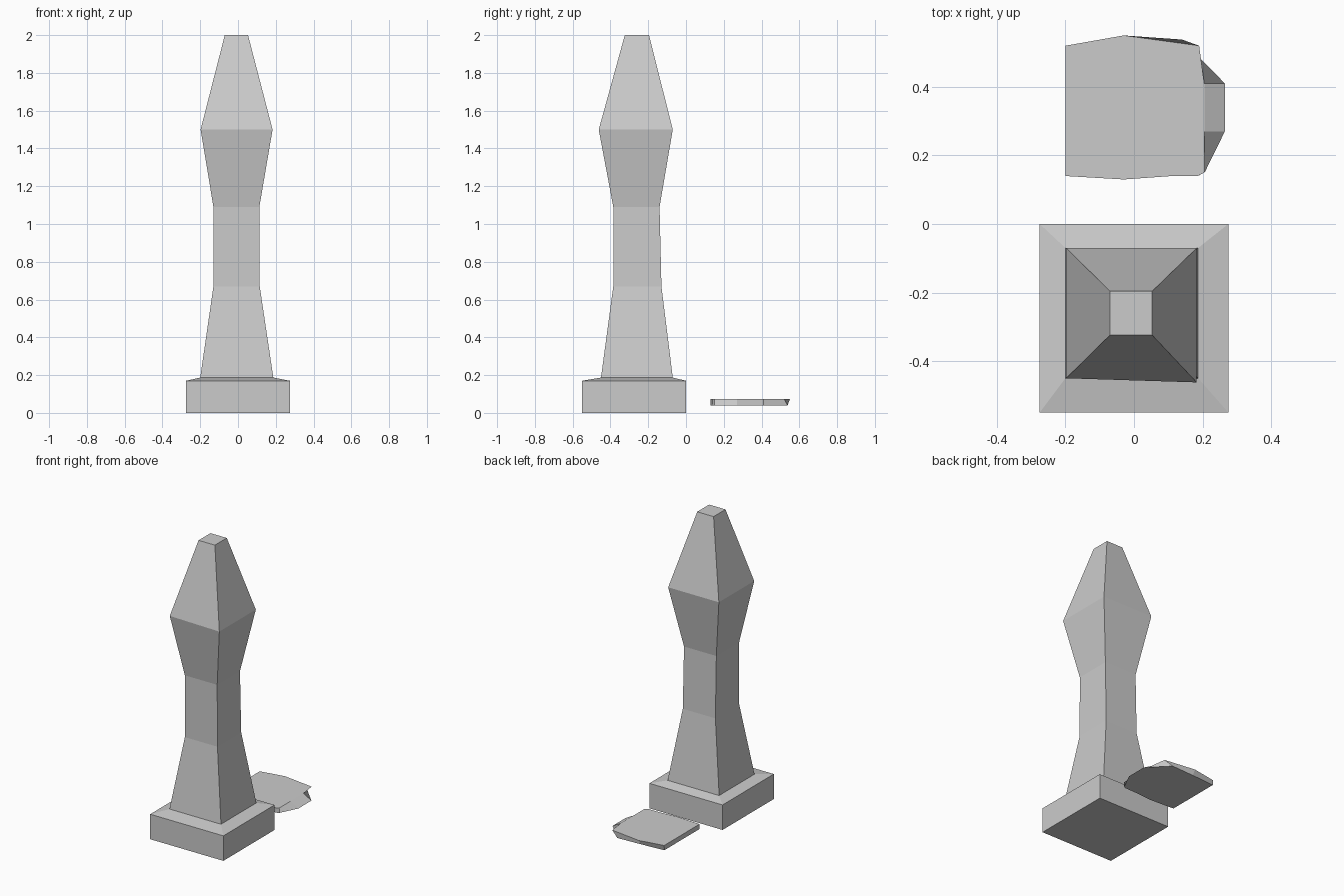
import bpy, bmesh

if "Cube" in bpy.data.objects:
    bpy.data.objects.remove(bpy.data.objects["Cube"])


def loft(name, rings):
    """Join matching rings of points with flat faces and cap both ends."""
    bm = bmesh.new()
    loops = [[bm.verts.new(p) for p in ring] for ring in rings]
    n = len(loops[0])
    for a, b in zip(loops, loops[1:]):
        for i in range(n):
            j = (i + 1) % n
            bm.faces.new((a[i], a[j], b[j], b[i]))
    bm.faces.new(loops[0][::-1])
    bm.faces.new(loops[-1])
    # Merge points shared by neighbouring rings
    bmesh.ops.remove_doubles(bm, verts=bm.verts, dist=0.0001)
    bmesh.ops.recalc_face_normals(bm, faces=bm.faces)
    mesh = bpy.data.meshes.new(name)
    bm.to_mesh(mesh)
    bm.free()
    obj = bpy.data.objects.new(name, mesh)
    bpy.context.collection.objects.link(obj)
    return obj


def rect(x0, x1, y0, y1, z, skew=0.0):
    return [(x0, y0, z), (x1, y0 - skew, z), (x1, y1, z), (x0, y1, z)]


# Pillar: plinth, tapering shaft, flared head and cut-off point
loft("pillar", [
    rect(-0.275, 0.275, -0.55, 0.0, 0.0),
    rect(-0.275, 0.275, -0.55, 0.0, 0.17),
    rect(-0.20, 0.187, -0.45, -0.07, 0.187),
    rect(-0.13, 0.115, -0.385, -0.13, 0.67),
    rect(-0.13, 0.113, -0.385, -0.14, 1.09),
    rect(-0.198, 0.183, -0.45, -0.07, 1.50, 0.012),
    rect(-0.07, 0.053, -0.324, -0.196, 2.0),
])

# Thin broken slab behind the pillar, with a sloped right edge
shared_edge = [(-0.20, 0.14), (-0.03, 0.13), (0.11, 0.14)]
bottom = shared_edge + [(0.19, 0.142), (0.207, 0.152), (0.265, 0.27),
                        (0.265, 0.41), (0.14, 0.538), (-0.03, 0.53), (-0.20, 0.518)]
top = shared_edge + [(0.185, 0.14), (0.205, 0.15), (0.205, 0.27),
                     (0.205, 0.41), (0.19, 0.52), (-0.03, 0.55), (-0.20, 0.52)]
loft("slab", [[(x, y, z) for x, y in outline]
              for outline, z in ((bottom, 0.04), (top, 0.073))])
